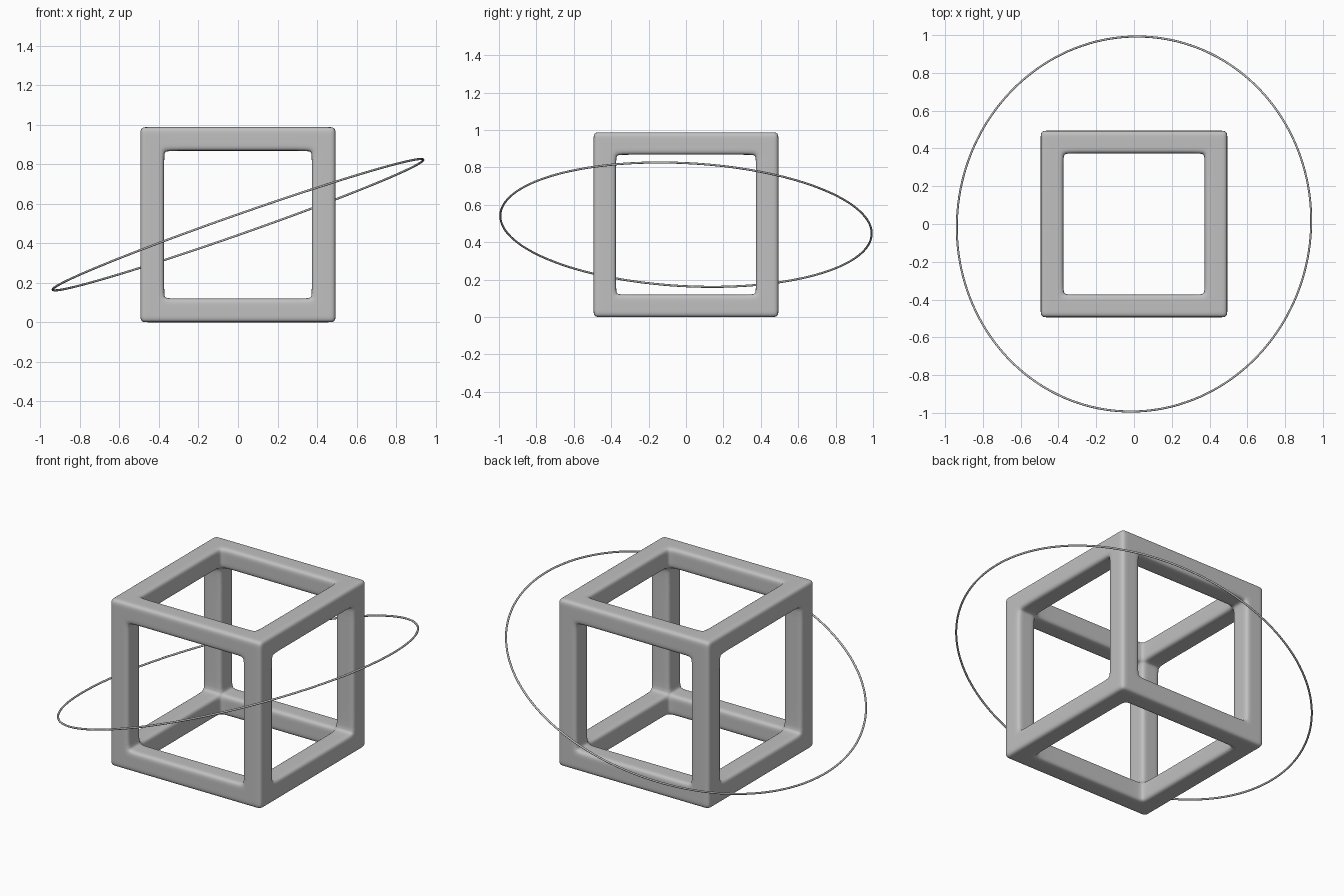
import bpy, bmesh, math
from mathutils import Vector

if "Cube" in bpy.data.objects:
    bpy.data.objects.remove(bpy.data.objects["Cube"])

H, I, S = 0.494, 0.374, 0.04      # outer half size, inner half size, edge softness
CENTRE = Vector((0, 0, 0.494))

grey = bpy.data.materials.new("grey")
grey.diffuse_color = (0.53, 0.53, 0.53, 1)
grey.use_nodes = True
grey.node_tree.nodes["Principled BSDF"].inputs["Base Color"].default_value = grey.diffuse_color


def finish(name, bm):
    mesh = bpy.data.meshes.new(name)
    bm.to_mesh(mesh)
    bm.free()
    mesh.materials.append(grey)
    mesh.shade_smooth()
    obj = bpy.data.objects.new(name, mesh)
    bpy.context.collection.objects.link(obj)
    obj.location = CENTRE
    return obj


# Open cube frame: skin of a grid in which only the twelve bars are filled
half = [I - S, I, I + S, H - S, H]
coords = [-c for c in reversed(half)] + half
n = len(coords) - 1


def filled(cell):
    if min(cell) < 0 or max(cell) >= n:
        return False
    return sum(c < 3 or c >= n - 3 for c in cell) >= 2


bm = bmesh.new()
verts = {}


def corner(key):
    if key not in verts:
        verts[key] = bm.verts.new([coords[k] for k in key])
    return verts[key]


for cell in [(i, j, k) for i in range(n) for j in range(n) for k in range(n)]:
    if not filled(cell):
        continue
    for axis in range(3):
        u, v = (axis + 1) % 3, (axis + 2) % 3
        for side in (0, 1):
            beside = list(cell)
            beside[axis] += 2 * side - 1
            if filled(beside):
                continue
            loop = []
            for du, dv in ((0, 0), (1, 0), (1, 1), (0, 1)):
                key = list(cell)
                key[axis] += side
                key[u] += du
                key[v] += dv
                loop.append(corner(tuple(key)))
            bm.faces.new(loop if side else loop[::-1])
frame = finish("cube_frame", bm)
soften = frame.modifiers.new("soften", 'SUBSURF')
soften.levels = soften.render_levels = 2

# Thin tilted ring around the frame
RADIUS, TUBE, AROUND, SIDES = 0.994, 0.0055, 160, 10
bm = bmesh.new()
rings = []
for a in range(AROUND):
    t = 2 * math.pi * a / AROUND
    ring = []
    for b in range(SIDES):
        p = 2 * math.pi * b / SIDES
        r = RADIUS + TUBE * math.cos(p)
        ring.append(bm.verts.new((r * math.cos(t), r * math.sin(t), TUBE * math.sin(p))))
    rings.append(ring)
for a in range(AROUND):
    r0, r1 = rings[a], rings[(a + 1) % AROUND]
    for b in range(SIDES):
        c = (b + 1) % SIDES
        bm.faces.new((r0[b], r1[b], r1[c], r0[c]))
orbit = finish("tilted_ring", bm)
normal = Vector((-0.351, 0.053, 1))
orbit.rotation_euler = Vector((0, 0, 1)).rotation_difference(normal).to_euler()
